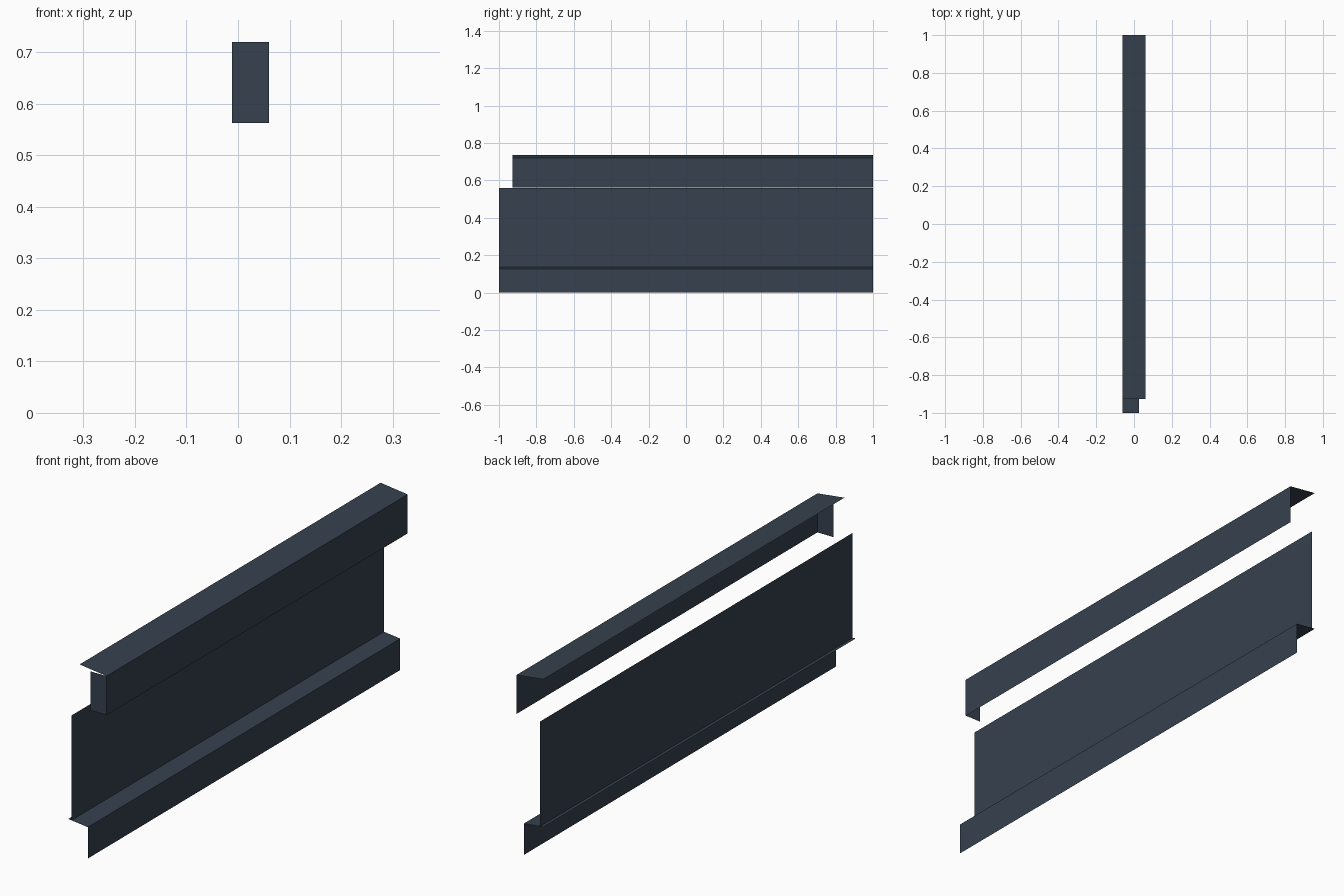
import bpy

if "Cube" in bpy.data.objects:
    bpy.data.objects.remove(bpy.data.objects["Cube"])

slate = bpy.data.materials.new("dark_slate")
slate.diffuse_color = (0.037, 0.053, 0.077, 1)
slate.use_nodes = True
slate.node_tree.nodes["Principled BSDF"].inputs["Base Color"].default_value = slate.diffuse_color


def sheet(name, a, b, y0, y1):
    """Thin single sheet: the line a-b in (x, z), drawn out from y0 to y1."""
    verts = [(a[0], y0, a[1]), (b[0], y0, b[1]), (b[0], y1, b[1]), (a[0], y1, a[1])]
    return panel(name, verts)


def panel(name, verts):
    me = bpy.data.meshes.new(name)
    me.from_pydata(verts, [], [(0, 1, 2, 3)])
    me.materials.append(slate)
    ob = bpy.data.objects.new(name, me)
    bpy.context.collection.objects.link(ob)
    return ob


# lower ledge: front board and sloping cap
sheet("lower_board", (0.027, 0.0), (0.027, 0.127), -1, 1)
sheet("lower_cap", (-0.061, 0.137), (0.027, 0.127), -1, 1)

# tall main wall
sheet("main_wall", (-0.046, 0.135), (-0.046, 0.56), -1, 1)

# upper ledge: front board, sloping cap and one closed end
sheet("upper_board", (0.06, 0.562), (0.06, 0.72), -0.927, 1)
sheet("upper_cap", (-0.061, 0.735), (0.06, 0.72), -0.927, 1)
panel("upper_end", [(-0.012, -0.927, 0.562), (0.06, -0.927, 0.562),
                    (0.06, -0.927, 0.72), (-0.012, -0.927, 0.72)])

# make every sheet face outwards (+x, +z or -y)
for name in ("lower_cap", "upper_cap", "lower_board", "upper_board", "main_wall"):
    me = bpy.data.objects[name].data
    n = me.polygons[0].normal
    if n.x + n.z < 0:
        me.flip_normals()
